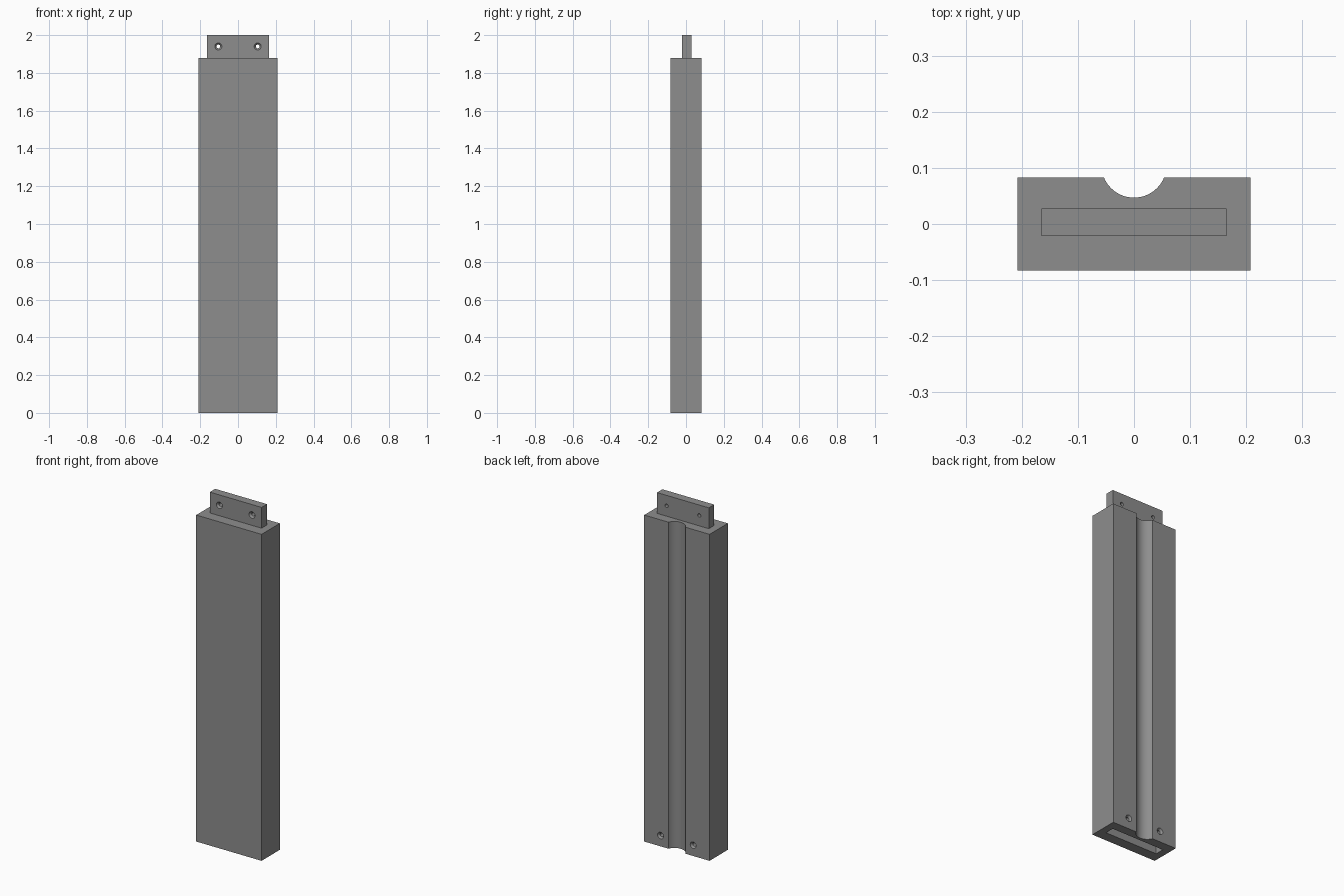
import bpy, bmesh, math
from mathutils import Matrix

if "Cube" in bpy.data.objects:
    bpy.data.objects.remove(bpy.data.objects["Cube"])

grey = bpy.data.materials.new("plain_grey")
grey.diffuse_color = (0.27, 0.27, 0.27, 1)
grey.use_nodes = True
grey.node_tree.nodes["Principled BSDF"].inputs["Base Color"].default_value = grey.diffuse_color

BODY_TOP, HALF_W, HALF_D = 1.88, 0.208, 0.083
TENON_W, TENON_Y0, TENON_Y1 = 0.165, -0.021, 0.028
HOLE_X = 0.104


def prism(name, outline, z0, z1):
    """Extrude an xy outline from z0 to z1."""
    bm = bmesh.new()
    base = bm.faces.new([bm.verts.new((x, y, z0)) for x, y in outline])
    top = bmesh.ops.extrude_face_region(bm, geom=[base])["geom"]
    bmesh.ops.translate(bm, vec=(0, 0, z1 - z0),
                        verts=[v for v in top if isinstance(v, bmesh.types.BMVert)])
    return finish(name, bm)


def finish(name, bm):
    bmesh.ops.recalc_face_normals(bm, faces=bm.faces)
    mesh = bpy.data.meshes.new(name)
    bm.to_mesh(mesh)
    bm.free()
    mesh.materials.append(grey)
    obj = bpy.data.objects.new(name, mesh)
    bpy.context.collection.objects.link(obj)
    return obj


def rect(w, y0, y1):
    return [(-w, y0), (w, y0), (w, y1), (-w, y1)]


def screw_hole(name, x, y, z, inward, length):
    """Countersunk hole cutter, wide at y and running along inward * y."""
    profile = [(0, -0.005), (0.019, -0.005), (0.019, 0), (0.010, 0.011),
               (0.010, length), (0, length)]
    bm = bmesh.new()
    verts = [bm.verts.new((r, inward * d, 0)) for r, d in profile]
    edges = [bm.edges.new(pair) for pair in zip(verts, verts[1:])]
    bmesh.ops.spin(bm, geom=verts + edges, axis=(0, 1, 0), cent=(0, 0, 0),
                   angle=math.tau, steps=24)
    bmesh.ops.remove_doubles(bm, verts=bm.verts, dist=1e-5)
    bmesh.ops.transform(bm, matrix=Matrix.Translation((x, y, z)), verts=bm.verts)
    return finish(name, bm)


def cut(obj, cutters):
    for cutter in cutters:
        mod = obj.modifiers.new(cutter.name, 'BOOLEAN')
        mod.operation, mod.solver, mod.object = 'DIFFERENCE', 'EXACT', cutter
        cutter.hide_render = True
        cutter.hide_set(True)


def smooth(obj):
    bpy.ops.object.select_all(action='DESELECT')
    obj.select_set(True)
    bpy.context.view_layer.objects.active = obj
    for mod in list(obj.modifiers):
        bpy.ops.object.modifier_apply(modifier=mod.name)
    bpy.ops.object.shade_smooth_by_angle(angle=math.radians(30))


# Body outline with a round channel down the back
radius, centre_y = 0.058, 0.105
half = math.acos((centre_y - HALF_D) / radius)
channel = [(radius * math.sin(a), centre_y - radius * math.cos(a))
           for a in (half * (1 - i / 12) for i in range(25))]
body = prism("body", [(-HALF_W, -HALF_D), (HALF_W, -HALF_D), (HALF_W, HALF_D)]
             + channel + [(-HALF_W, HALF_D)], 0, BODY_TOP)

# Tongue on top
tongue = prism("top_tongue", rect(TENON_W, TENON_Y0, TENON_Y1), BODY_TOP, 2.0)

# Matching slot in the bottom, with screw holes from the back
slot = prism("slot_cutter", rect(TENON_W + 0.002, TENON_Y0 - 0.002, TENON_Y1 + 0.002),
             -0.02, 0.125)
cut(body, [slot] + [screw_hole("body_hole_cutter", s * HOLE_X, HALF_D, 0.062, -1, 0.08)
                    for s in (-1, 1)])

# Screw holes through the tongue, countersunk at the front
cut(tongue, [screw_hole("tongue_hole_cutter", s * HOLE_X, TENON_Y0, 1.94, 1, 0.07)
             for s in (-1, 1)])

smooth(body)
smooth(tongue)
